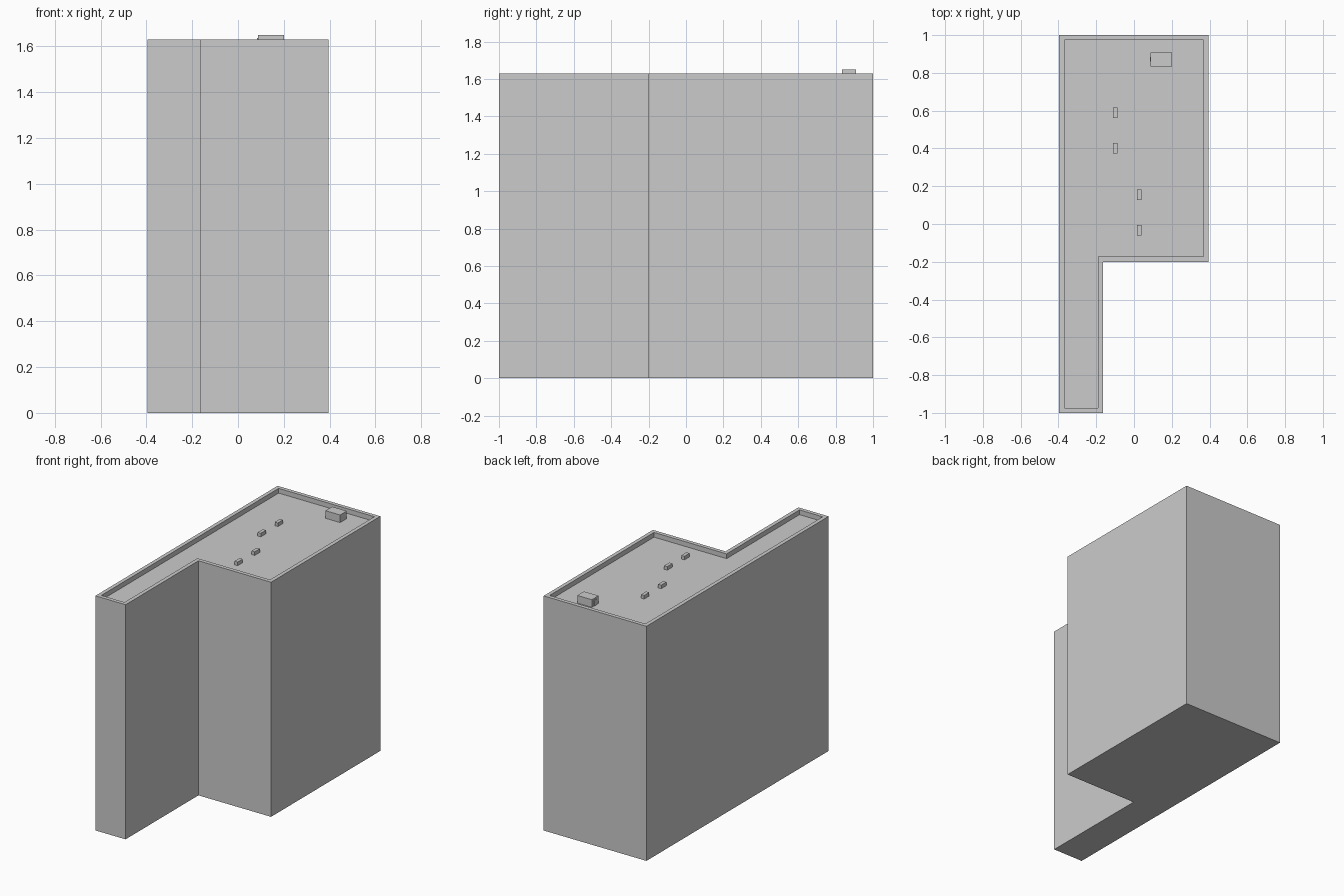
import bpy, bmesh
from mathutils import Vector

if "Cube" in bpy.data.objects:
    bpy.data.objects.remove(bpy.data.objects["Cube"])

TOP, FLOOR, RIM = 1.63, 1.597, 0.027


def to_object(bm, name):
    bmesh.ops.recalc_face_normals(bm, faces=bm.faces)
    me = bpy.data.meshes.new(name)
    bm.to_mesh(me)
    bm.free()
    ob = bpy.data.objects.new(name, me)
    bpy.context.collection.objects.link(ob)
    return ob


def box(name, x0, x1, y0, y1, z0, z1):
    bm = bmesh.new()
    bmesh.ops.create_cube(bm, size=1)
    for v in bm.verts:
        v.co = Vector(((x0 + x1) / 2 + v.co.x * (x1 - x0),
                       (y0 + y1) / 2 + v.co.y * (y1 - y0),
                       (z0 + z1) / 2 + v.co.z * (z1 - z0)))
    return to_object(bm, name)


def extrude_face(bm, face, dz):
    ret = bmesh.ops.extrude_face_region(bm, geom=[face])["geom"]
    verts = [g for g in ret if isinstance(g, bmesh.types.BMVert)]
    bmesh.ops.translate(bm, verts=verts, vec=(0, 0, dz))
    return next(g for g in ret if isinstance(g, bmesh.types.BMFace))


# L-shaped tower, top face inset and sunk to leave a parapet
outline = [(-0.396, -1), (-0.164, -1), (-0.164, -0.2),
           (0.394, -0.2), (0.394, 1), (-0.396, 1)]
bm = bmesh.new()
base = bm.faces.new([bm.verts.new((x, y, 0)) for x, y in outline])
roof = extrude_face(bm, base, TOP)
if not any(f.normal.z < -0.9 or (f is not roof and all(v.co.z == 0 for v in f.verts)) for f in bm.faces):
    bm.faces.new([v for v in bm.verts if v.co.z == 0])
bmesh.ops.recalc_face_normals(bm, faces=bm.faces)
bmesh.ops.inset_region(bm, faces=[roof], thickness=RIM, use_even_offset=True)
sunk = extrude_face(bm, roof, FLOOR - TOP)
if roof.is_valid:
    bmesh.ops.delete(bm, geom=[roof], context='FACES_ONLY')
to_object(bm, "tower_with_parapet")

# Stair housing with a small door panel
box("stair_housing", 0.088, 0.2, 0.835, 0.908, FLOOR, 1.65)
box("housing_door", 0.084, 0.088, 0.86, 0.885, FLOOR, 1.637)

# Small roof vents
for i, (x, y) in enumerate([(-0.099, 0.59), (-0.099, 0.402),
                            (0.028, 0.154), (0.028, -0.033)]):
    box(f"roof_vent_{i + 1}", x - 0.012, x + 0.012, y - 0.028, y + 0.028, FLOOR, 1.622)
